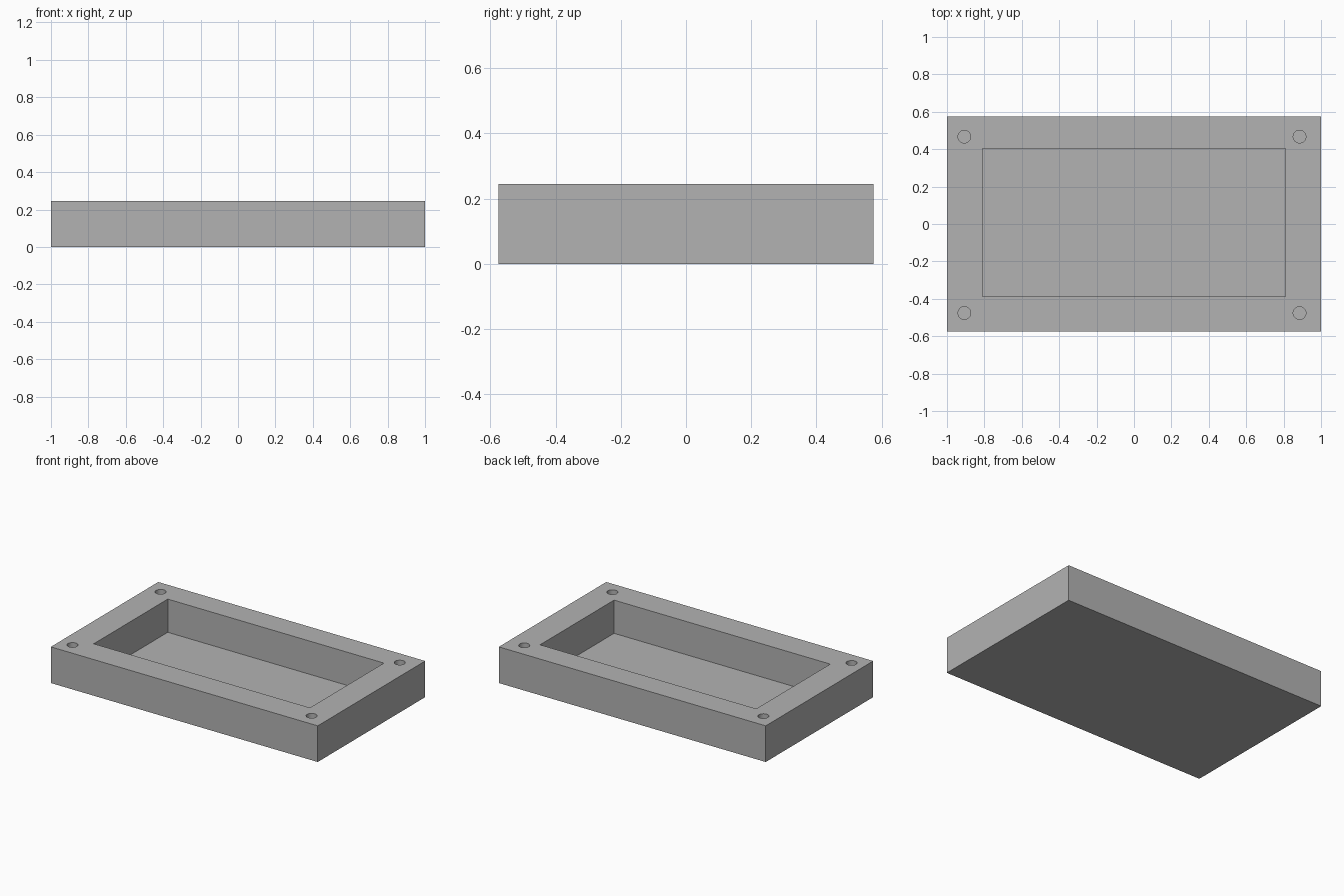
import bpy

old = bpy.data.objects.get("Cube")
if old:
    bpy.data.objects.remove(old, do_unlink=True)

WIDTH, DEPTH, HEIGHT = 2.0, 1.15, 0.245
FLOOR = 0.02

grey = bpy.data.materials.new("plain_grey")
grey.use_nodes = True
colour = (0.45, 0.45, 0.45, 1)
grey.diffuse_color = colour
grey.node_tree.nodes["Principled BSDF"].inputs["Base Color"].default_value = colour


def block(name, x0, x1, y0, y1, z0, z1):
    """Box given by its limits on each axis."""
    bpy.ops.mesh.primitive_cube_add(size=1)
    obj = bpy.context.object
    obj.name = name
    for v in obj.data.vertices:
        v.co.x = x1 if v.co.x > 0 else x0
        v.co.y = y1 if v.co.y > 0 else y0
        v.co.z = z1 if v.co.z > 0 else z0
    obj.data.materials.append(grey)
    return obj


def cut(target, cutter):
    """Subtract the cutter from the target, then discard the cutter."""
    cutter.hide_render = True
    mod = target.modifiers.new("cut", "BOOLEAN")
    mod.operation = "DIFFERENCE"
    mod.solver = "EXACT"
    mod.object = cutter
    bpy.context.view_layer.objects.active = target
    bpy.ops.object.modifier_apply(modifier=mod.name)
    bpy.data.objects.remove(cutter, do_unlink=True)


# Solid tray body
tray = block("tray", -WIDTH / 2, WIDTH / 2, -DEPTH / 2, DEPTH / 2, 0, HEIGHT)

# Open pocket with a thin floor
cut(tray, block("pocket_cutter", -0.81, 0.81, -0.387, 0.405, FLOOR, HEIGHT + 0.1))

# Blind screw holes in the four corners
for x in (-0.907, 0.885):
    for y in (-0.476, 0.467):
        top = HEIGHT + 0.1
        bpy.ops.mesh.primitive_cylinder_add(
            vertices=32, radius=0.034, depth=top - FLOOR,
            location=(x, y, (top + FLOOR) / 2))
        hole = bpy.context.object
        hole.name = "hole_cutter"
        hole.data.materials.append(grey)
        cut(tray, hole)

# Crisp edges, rounded hole walls
bpy.ops.object.select_all(action="DESELECT")
tray.select_set(True)
bpy.context.view_layer.objects.active = tray
bpy.ops.object.shade_smooth_by_angle()
